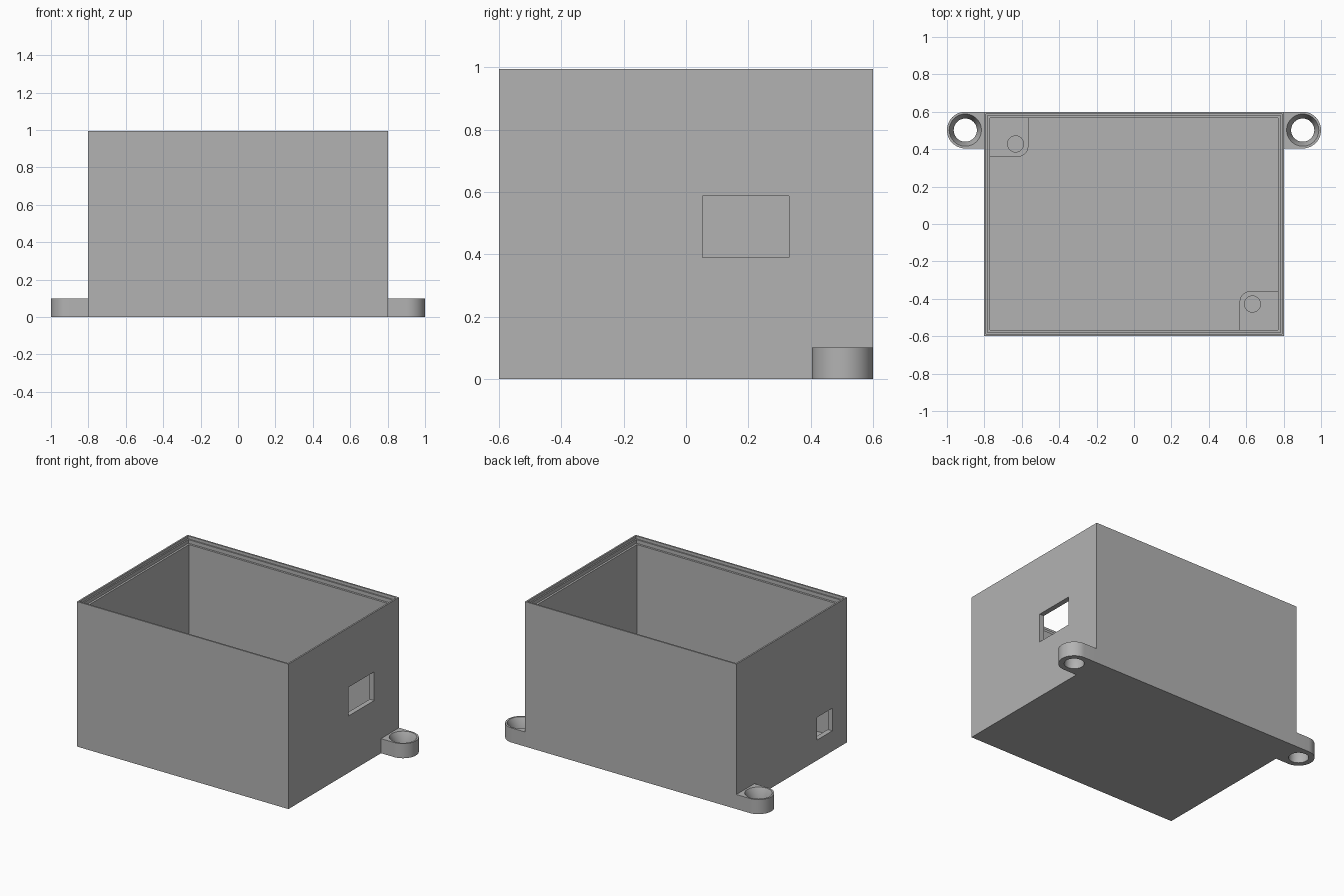
import bpy, bmesh
from math import cos, sin, pi, radians

cube = bpy.data.objects.get("Cube")
if cube:
    bpy.data.objects.remove(cube, do_unlink=True)

grey = bpy.data.materials.new("plain grey")
grey.use_nodes = True
grey.diffuse_color = (0.45, 0.45, 0.45, 1)
grey.node_tree.nodes["Principled BSDF"].inputs["Base Color"].default_value = grey.diffuse_color


def loft(name, loops):
    """Closed solid skinned through matching loops, capped at both ends."""
    bm = bmesh.new()
    rings = [[bm.verts.new(p) for p in loop] for loop in loops]
    n = len(rings[0])
    for a, b in zip(rings, rings[1:]):
        for i in range(n):
            j = (i + 1) % n
            bm.faces.new((a[i], a[j], b[j], b[i]))
    bm.faces.new(rings[0][::-1])
    bm.faces.new(rings[-1])
    bmesh.ops.recalc_face_normals(bm, faces=bm.faces)
    mesh = bpy.data.meshes.new(name)
    bm.to_mesh(mesh)
    bm.free()
    mesh.materials.append(grey)
    obj = bpy.data.objects.new(name, mesh)
    bpy.context.collection.objects.link(obj)
    return obj


def rect(x0, x1, y0, y1, z):
    return [(x0, y0, z), (x1, y0, z), (x1, y1, z), (x0, y1, z)]


def arc(cx, cy, r, start, end, steps):
    angles = [radians(start + (end - start) * i / steps) for i in range(steps + 1)]
    return [(cx + r * cos(a), cy + r * sin(a)) for a in angles]


def prism(name, outline, z0, z1):
    return loft(name, [[(x, y, z) for x, y in outline] for z in (z0, z1)])


def turned(name, x, y, profile):
    """Round solid from (radius, height) pairs."""
    return loft(name, [[(px, py, z) for px, py in arc(x, y, r, 0, 360, 48)[:-1]]
                       for r, z in profile])


def cut(obj, cutter):
    """Subtract the cutter and discard it."""
    cutter.hide_render = True
    mod = obj.modifiers.new("cut", 'BOOLEAN')
    mod.operation = 'DIFFERENCE'
    mod.solver = 'EXACT'
    mod.object = cutter
    bpy.ops.object.select_all(action='DESELECT')
    bpy.context.view_layer.objects.active = obj
    obj.select_set(True)
    bpy.ops.object.modifier_apply(modifier=mod.name)
    bpy.data.objects.remove(cutter, do_unlink=True)


def smooth(obj):
    bpy.ops.object.select_all(action='DESELECT')
    bpy.context.view_layer.objects.active = obj
    obj.select_set(True)
    bpy.ops.object.shade_smooth_by_angle(angle=radians(30))


# Open box: outer wall, stepped lid seat, inner wall and floor
W, D, WALL, FLOOR = 0.803, 0.6, 0.034, 0.034
steps = [(0, 0), (0, 0.995), (0.011, 0.995), (0.011, 0.975), (0.02, 0.975),
         (0.02, 0.95), (WALL, 0.95), (WALL, FLOOR)]
box = loft("box_shell", [rect(i - W, W - i, i - D, D - i, z) for i, z in steps])

# Side openings: large one on the left, small one on the right
for x, y0, y1, z0, z1 in [(W, 0.053, 0.33, 0.39, 0.587),
                          (-W, -0.44, -0.275, 0.14, 0.295)]:
    cut(box, loft("opening_cutter", [rect(x - 0.1, x + 0.1, y0, y1, z) for z in (z0, z1)]))

# Mounting ears at the back corners, with countersunk screw holes
R, EAR_Y, EAR_X = 0.098, 0.502, 0.902
for side, s in (("left", 1), ("right", -1)):
    outline = ([(W - 0.01, EAR_Y - R)] + arc(EAR_X, EAR_Y, R, -90, 90, 24)
               + [(W - 0.01, EAR_Y + R)])
    ear = prism(side + "_mounting_ear", [(s * x, y) for x, y in outline], 0, 0.1)
    cut(ear, turned("screw_cutter", s * EAR_X, EAR_Y,
                    [(0.062, -0.02), (0.062, 0.045), (0.086, 0.1), (0.086, 0.12)]))
    smooth(ear)

# Board supports in opposite corners, with pilot holes
INX, INY, F = W - WALL + 0.005, D - WALL + 0.005, 0.055
for place, s in (("front_left", 1), ("back_right", -1)):
    outline = ([(INX, -INY), (INX, -0.36)] + arc(0.565 + F, -0.36 - F, F, 90, 180, 10)
               + [(0.565, -INY)])
    post = prism(place + "_board_support", [(s * x, s * y) for x, y in outline],
                 FLOOR - 0.005, 0.13)
    cut(post, turned("pilot_cutter", s * 0.633, s * -0.428, [(0.043, FLOOR), (0.043, 0.2)]))
    smooth(post)
